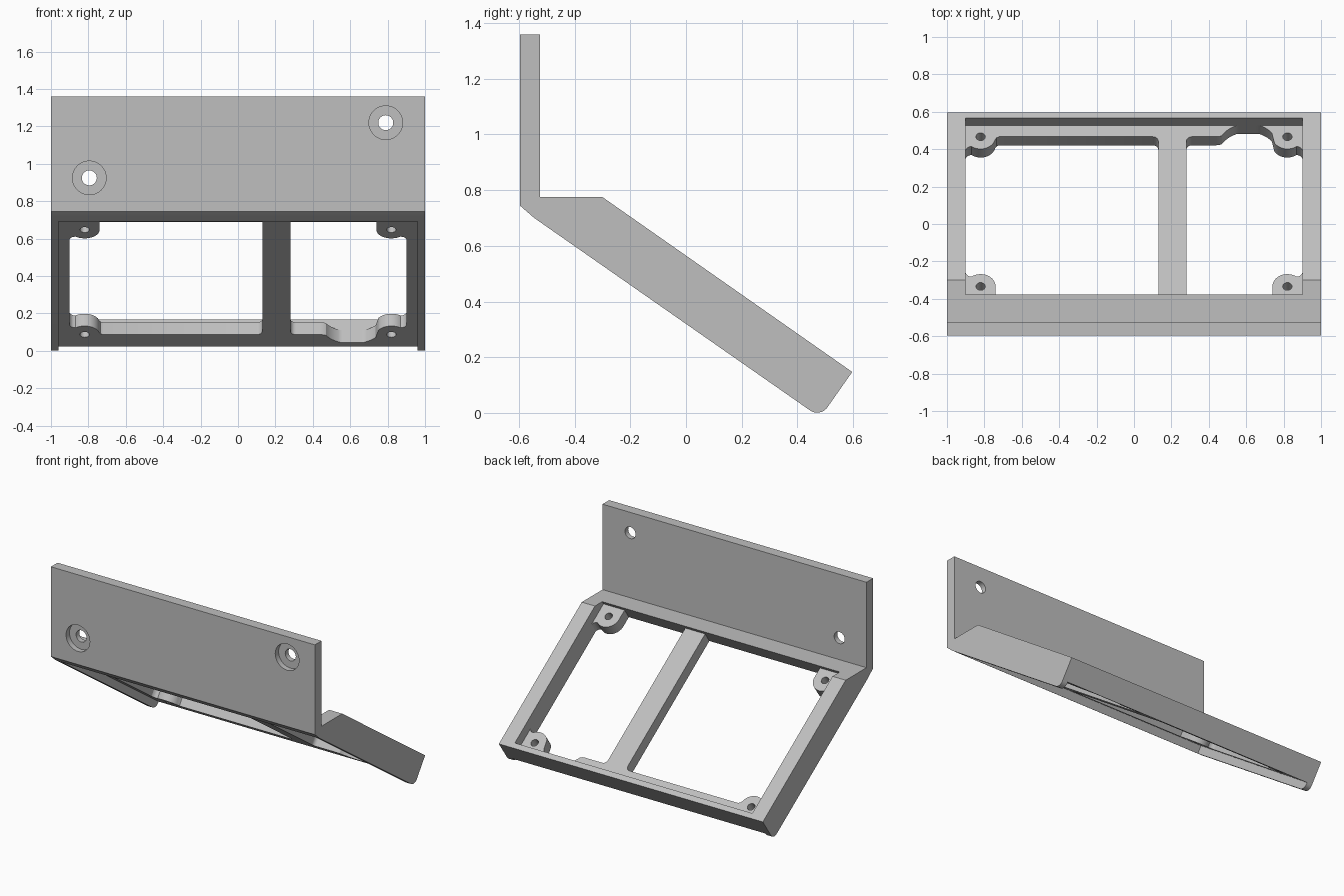
import bpy, bmesh
from math import sin, cos, radians, pi

if "Cube" in bpy.data.objects:
    bpy.data.objects.remove(bpy.data.objects["Cube"], do_unlink=True)

grey = bpy.data.materials.new("light_grey")
grey.use_nodes = True
COLOR = (0.52, 0.52, 0.52, 1)
grey.diffuse_color = COLOR
grey.node_tree.nodes["Principled BSDF"].inputs["Base Color"].default_value = COLOR

TILT = radians(35)
END_Y, END_Z = 0.597, 0.147      # upper corner of the sloping frame's low end
POCKET_LOW, POCKET_HIGH = 0.037, 1.159
SHELF_TOP, SHELF_BOTTOM, DEPTH = 0.07, 0.15, 0.2
BOSS_X, BOSS_R = 0.82, 0.08
BOSS_LOW, BOSS_HIGH = 0.11, 1.087


def slope_yz(u, t):
    """u runs up the slope from the low end, t runs down into the frame."""
    return (END_Y - u * cos(TILT) - t * sin(TILT),
            END_Z + u * sin(TILT) - t * cos(TILT))


def on_slope(x, u, t):
    return (x, *slope_yz(u, t))


def across(y, z, x):
    return (x, y, z)


def upright(x, z, y):
    return (x, y, z)


def prism(name, outline, start, end, place):
    """Extrude a closed outline between two depths."""
    bm = bmesh.new()
    a = [bm.verts.new(place(p, q, start)) for p, q in outline]
    b = [bm.verts.new(place(p, q, end)) for p, q in outline]
    bm.faces.new(a)
    bm.faces.new(b[::-1])
    n = len(a)
    for i in range(n):
        j = (i + 1) % n
        bm.faces.new((a[j], a[i], b[i], b[j]))
    bmesh.ops.recalc_face_normals(bm, faces=bm.faces)
    mesh = bpy.data.meshes.new(name)
    bm.to_mesh(mesh)
    bm.free()
    mesh.materials.append(grey)
    obj = bpy.data.objects.new(name, mesh)
    bpy.context.collection.objects.link(obj)
    return obj


def arc(cx, cy, r, a0, a1, n=16):
    angles = [radians(a0 + (a1 - a0) * i / n) for i in range(n + 1)]
    return [(cx + r * cos(a), cy + r * sin(a)) for a in angles]


def circle(cx, cy, r, n=32):
    return arc(cx, cy, r, 0, 360 - 360 / n, n - 1)


def rect(x, low, high):
    return [(-x, low), (x, low), (x, high), (-x, high)]


def cut(obj, cutter):
    cutter.hide_render = True
    mod = obj.modifiers.new("cut", "BOOLEAN")
    mod.operation, mod.solver, mod.object = "DIFFERENCE", "EXACT", cutter
    bpy.context.view_layer.objects.active = obj
    bpy.ops.object.modifier_apply(modifier=mod.name)
    bpy.data.objects.remove(cutter, do_unlink=True)


def smooth(obj):
    bpy.ops.object.select_all(action="DESELECT")
    obj.select_set(True)
    bpy.context.view_layer.objects.active = obj
    bpy.ops.object.shade_smooth_by_angle(angle=radians(30))


# Bracket body: upright plate and sloping frame in one side profile
R = 0.045
rounded = [slope_yz(u, t) for u, t in arc(R, DEPTH - R, R, 180, 90, 10)]
profile = [(-0.597, 1.36), (-0.525, 1.36), (-0.525, 0.775), (-0.3, 0.775),
           (END_Y, END_Z)] + rounded + [(-0.545, 0.7), (-0.597, 0.745)]
body = prism("bracket_body", profile, -1, 1, across)
cut(body, prism("pocket", rect(0.9, POCKET_LOW, POCKET_HIGH), -0.3, 0.4, on_slope))
cut(body, prism("underside_recess", rect(0.96, -0.1, 1.24), SHELF_BOTTOM, 0.3, on_slope))

# Counterbored screw holes in the upright plate
for x, z in ((-0.795, 0.925), (0.79, 1.22)):
    cut(body, prism("counterbore", circle(x, z, 0.09, 48), -0.7, -0.56, upright))
    cut(body, prism("screw_hole", circle(x, z, 0.04), -0.7, -0.4, upright))
smooth(body)


def boss_edge(cu, direction, end):
    """Left-hand boss edge from the side wall, round to its inner side."""
    flare = [(-0.9, 0.087), (-0.893, 0.074), (-0.882, 0.066)]
    edge = [(x, cu + direction * d) for x, d in flare]
    return edge + [(x, cu + direction * d)
                   for x, d in arc(-BOSS_X, 0, BOSS_R, 127, end)]


def mirrored(points):
    return [(-x, u) for x, u in reversed(points)]


# Low shelf with two bosses, a scalloped notch and the cross bar
left_boss = boss_edge(BOSS_LOW, 1, 15) + [(-0.735, 0.117), (-0.72, BOSS_LOW)]
right_boss = mirrored(boss_edge(BOSS_LOW, 1, 30))
F = 0.03
bar_left = arc(0.13 - F, BOSS_LOW + F, F, -90, 0, 6) + [(0.13, POCKET_HIGH)]
bar_right = [(0.28, POCKET_HIGH)] + arc(0.28 + F, BOSS_LOW + F, F, 180, 270, 6)
notch = [(0.44, BOSS_LOW), (0.457, 0.108)]
notch += [(x, max(u, POCKET_LOW)) for x, u in arc(0.61, 0.19, 0.165, 212, 320, 24)]
shelf = prism("shelf_and_bar",
              [(-0.9, 0.03)] + left_boss + bar_left + bar_right + notch
              + right_boss + [(0.9, 0.03)],
              SHELF_TOP, SHELF_BOTTOM, on_slope)
for side in (-1, 1):
    cut(shelf, prism("boss_hole", circle(side * BOSS_X, BOSS_LOW, 0.025, 24),
                     0, 0.3, on_slope))
smooth(shelf)

# Upper corner bosses
corner = [(-0.9, POCKET_HIGH)] + boss_edge(BOSS_HIGH, -1, 0) + [(-0.74, POCKET_HIGH)]
for name, side, outline in (("right_upper_boss", -1, corner),
                            ("left_upper_boss", 1, mirrored(corner))):
    boss = prism(name, outline, SHELF_TOP, SHELF_BOTTOM, on_slope)
    cut(boss, prism("boss_hole", circle(side * BOSS_X, BOSS_HIGH, 0.025, 24),
                    0, 0.3, on_slope))
    smooth(boss)
